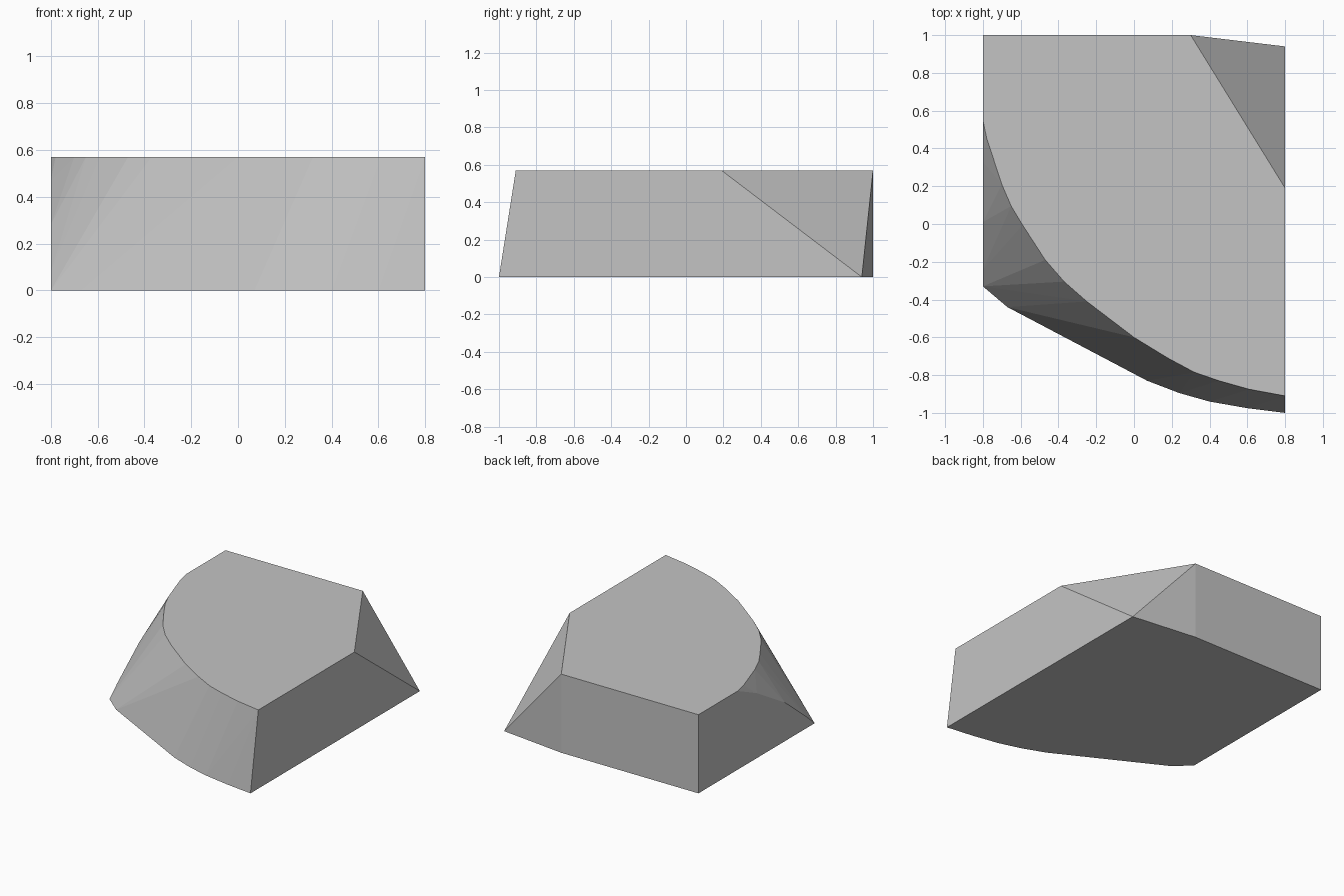
import bpy
import bmesh
from math import radians

cube = bpy.data.objects.get("Cube")
if cube:
    bpy.data.objects.remove(cube, do_unlink=True)

HEIGHT = 0.57

# Rim of the flat top: curved front, straight sides, clipped back corner
top_rim = [(-0.8, 1), (-0.8, 0.55), (-0.78, 0.455), (-0.7, 0.21), (-0.65, 0.095),
           (-0.59, -0.005), (-0.47, -0.19), (-0.37, -0.305), (-0.25, -0.41),
           (0, -0.6), (0.18, -0.71), (0.32, -0.785), (0.45, -0.83), (0.61, -0.875),
           (0.8, -0.91), (0.8, 0.19), (0.3, 1)]

# Rim of the base
base_rim = [(-0.8, 1), (-0.8, -0.33), (-0.67, -0.44), (0.07, -0.83), (0.24, -0.895),
            (0.4, -0.94), (0.6, -0.975), (0.8, -1), (0.8, 0.94), (0.3, 1)]

# Arc where the sloping front meets the flat side (y, z)
side_arc = [(0.33, 0.47), (0.01, 0.28), (-0.24, 0.08)]

points = [(x, y, HEIGHT) for x, y in top_rim]
points += [(x, y, 0) for x, y in base_rim]
points += [(-0.8, y, z) for y, z in side_arc]

# Skin the rims into one solid block and merge its flat faces
bm = bmesh.new()
for p in points:
    bm.verts.new(p)
bmesh.ops.convex_hull(bm, input=bm.verts[:])
bmesh.ops.delete(bm, geom=[v for v in bm.verts if not v.link_faces], context='VERTS')
bmesh.ops.dissolve_limit(bm, angle_limit=radians(0.5), verts=bm.verts[:], edges=bm.edges[:])
bmesh.ops.recalc_face_normals(bm, faces=bm.faces[:])

mesh = bpy.data.meshes.new("stone_block")
bm.to_mesh(mesh)
bm.free()
block = bpy.data.objects.new("stone_block", mesh)
bpy.context.collection.objects.link(block)

# Plain grey
grey = bpy.data.materials.new("plain_grey")
grey.use_nodes = True
colour = (0.55, 0.55, 0.55, 1)
grey.diffuse_color = colour
for node in grey.node_tree.nodes:
    if node.type == 'BSDF_PRINCIPLED':
        node.inputs["Base Color"].default_value = colour
mesh.materials.append(grey)
